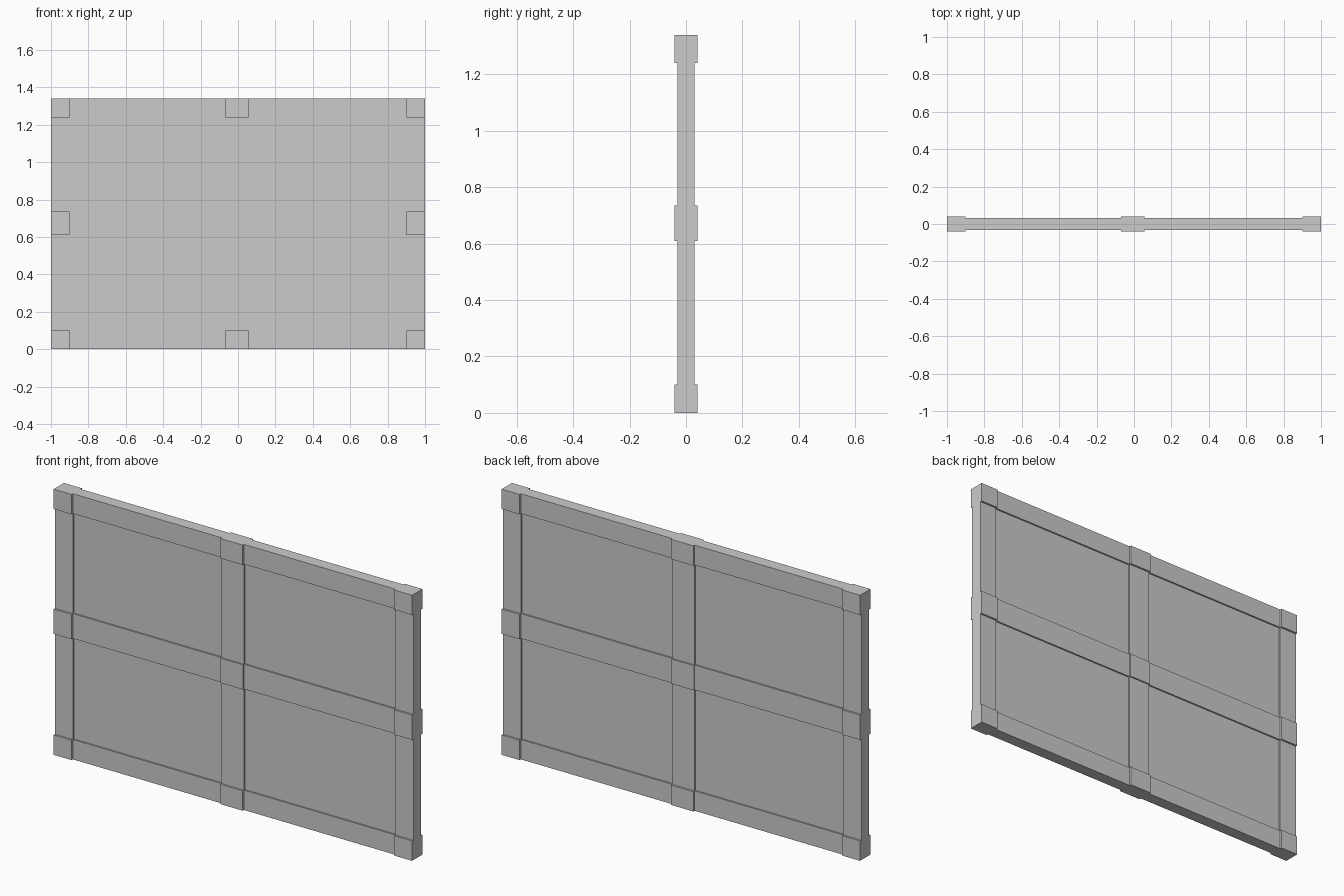
import bpy

if "Cube" in bpy.data.objects:
    bpy.data.objects.remove(bpy.data.objects["Cube"])

X_BANDS = [(-1.0, -0.9), (-0.07, 0.055), (0.9, 1.0)]   # vertical rails
Z_BANDS = [(0.0, 0.10), (0.61, 0.735), (1.24, 1.34)]   # horizontal rails
PANEL, RAIL, CENTRE, BLOCK = 0.023, 0.031, 0.038, 0.041  # half depths


def box(name, xs, zs, half):
    bpy.ops.mesh.primitive_cube_add(
        size=1, location=((xs[0] + xs[1]) / 2, 0, (zs[0] + zs[1]) / 2))
    ob = bpy.context.object
    ob.name = name
    ob.scale = (xs[1] - xs[0], 2 * half, zs[1] - zs[0])
    bpy.ops.object.transform_apply(location=False, rotation=False, scale=True)
    return ob


# Joint blocks at every rail crossing
for i, xs in enumerate(X_BANDS):
    for j, zs in enumerate(Z_BANDS):
        middle = i == 1 and j == 1
        box("centre_block" if middle else f"joint_block_{i}_{j}",
            xs, zs, CENTRE if middle else BLOCK)

x_gaps = [(a[1], b[0]) for a, b in zip(X_BANDS, X_BANDS[1:])]
z_gaps = [(a[1], b[0]) for a, b in zip(Z_BANDS, Z_BANDS[1:])]

# Rails between the blocks
for i, xs in enumerate(x_gaps):
    for j, zs in enumerate(Z_BANDS):
        box(f"horizontal_rail_{i}_{j}", xs, zs, RAIL)
for i, xs in enumerate(X_BANDS):
    for j, zs in enumerate(z_gaps):
        box(f"vertical_rail_{i}_{j}", xs, zs, RAIL)

# Recessed infill panels
for i, xs in enumerate(x_gaps):
    for j, zs in enumerate(z_gaps):
        box(f"wall_panel_{i}_{j}", xs, zs, PANEL)
